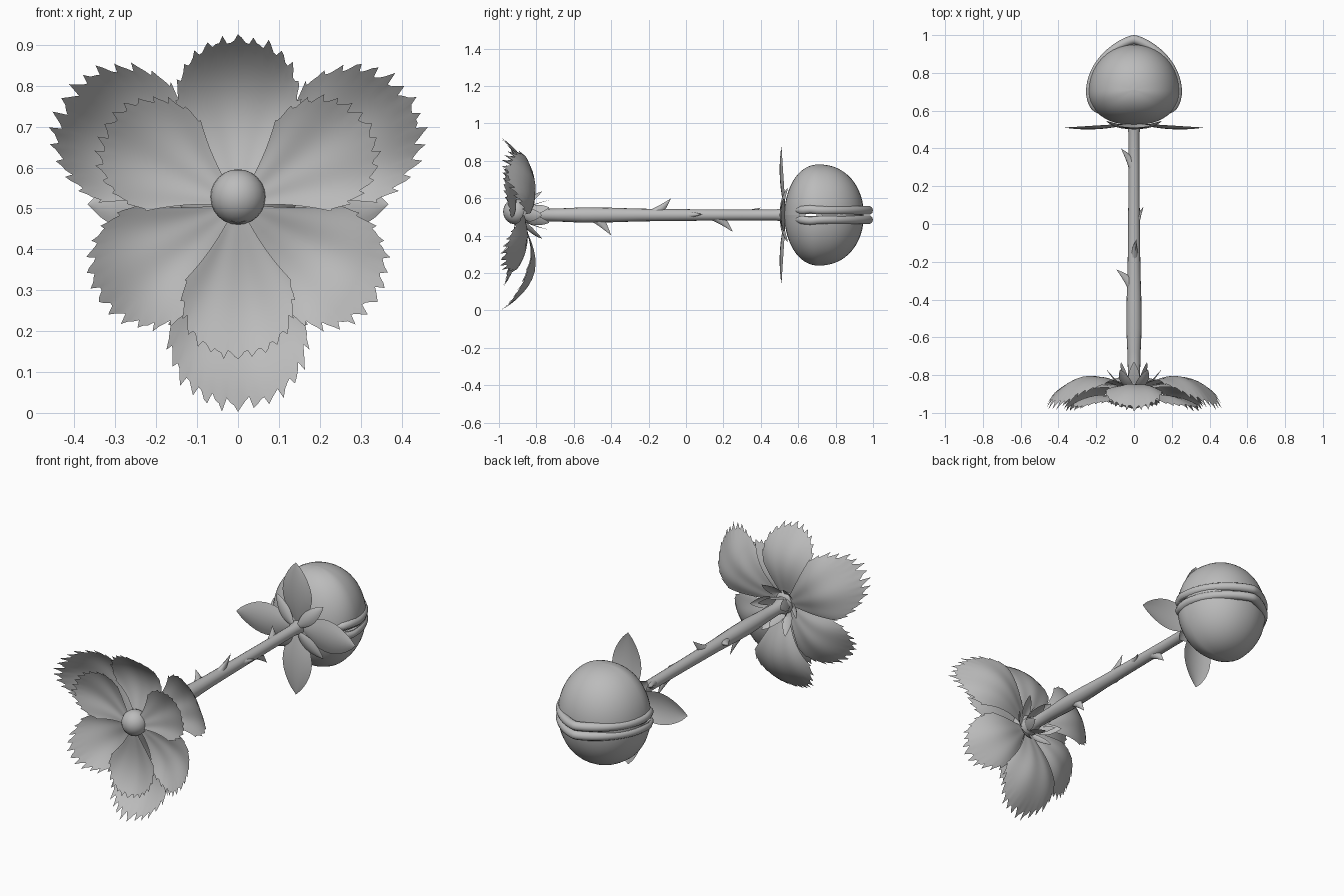
import bpy, math, random
from mathutils import Vector

if "Cube" in bpy.data.objects:
    bpy.data.objects.remove(bpy.data.objects["Cube"])

random.seed(4)
CZ = 0.51                      # height of the stem axis
grey = bpy.data.materials.new("soft grey")
grey.diffuse_color = (0.5, 0.5, 0.5, 1)
grey.use_nodes = True
grey.node_tree.nodes["Principled BSDF"].inputs["Base Color"].default_value = grey.diffuse_color


def finish(ob, angle=50):
    ob.data.materials.clear()
    ob.data.materials.append(grey)
    bpy.ops.object.select_all(action='DESELECT')
    ob.select_set(True)
    bpy.context.view_layer.objects.active = ob
    bpy.ops.object.shade_smooth_by_angle(angle=math.radians(angle))
    return ob


def surface(name, nu, nv, f, wrap=False, cap=False, angle=50):
    """Grid surface from f(u, v); wrap closes it around v."""
    cols = nv if wrap else nv + 1
    verts = [f(i / nu, j / nv) for i in range(nu + 1) for j in range(cols)]
    faces = [(i * cols + j, i * cols + (j + 1) % cols,
              (i + 1) * cols + (j + 1) % cols, (i + 1) * cols + j)
             for i in range(nu) for j in range(nv)]
    if cap:
        faces += [tuple(reversed(range(cols))),
                  tuple(nu * cols + j for j in range(cols))]
    me = bpy.data.meshes.new(name)
    me.from_pydata(verts, [], faces)
    me.validate()
    ob = bpy.data.objects.new(name, me)
    bpy.context.collection.objects.link(ob)
    return finish(ob, angle)


def around(a, r, w, y):
    """Point at radius r, sideways offset w, in direction a around the stem axis."""
    c, s = math.cos(a), math.sin(a)
    return (c * r - s * w, y, CZ + s * r + c * w)


def arc(s, a, b, c):
    """Quadratic through a, b, c at s = 0, 0.5, 1."""
    return a * (1 - s) * (1 - 2 * s) + 4 * b * s * (1 - s) + c * s * (2 * s - 1)


# Big serrated leaves
def serrated_leaf(name, deg, reach, ys, spread, drop):
    a0, r0, n = math.radians(deg), 0.03, 56
    length = reach - r0
    teeth = [(1.02, 0.99, 0.97, 0.96)[abs(j - n // 2) % 4] + random.uniform(-.012, .012)
             for j in range(n + 1)]

    def f(u, v):
        t = 2 * v - 1
        rho = length * (1 - drop * abs(t) ** 2.4)
        if u > 0.99:
            rho *= teeth[round(v * n)]
        a = math.radians(spread) * t * (0.8 + 0.2 * u)
        d = rho * u
        along, side = d * math.cos(a), d * math.sin(a) + 0.02 * t * (1 - u)
        s = min(along / length, 1.03)
        y = arc(max(s, 0) ** 1.3, *ys) - 1.5 * side * side
        y += 0.003 * math.sin(8 * t) * u
        return around(a0, r0 + along, side, max(y, -1.0))
    surface(name, 12, n, f, angle=70)


for k, deg in enumerate((149, 31, 270)):
    serrated_leaf(f"back_leaf_{k}", deg, 0.495, (-0.87, -0.81, -0.965), 33, 0.33)
for k, deg in enumerate((90, 215, 325)):
    serrated_leaf(f"middle_leaf_{k}", deg, 0.408, (-0.88, -0.855, -0.98), 40, 0.42)
for k, deg in enumerate((149, 31, 270)):
    serrated_leaf(f"front_leaf_{k}", deg, 0.373, (-0.92, -0.91, -0.97), 40, 0.42)


# Plain pointed leaves
def plain_leaf(name, deg, r0, r1, half, ys, fold=0.1, root_w=0.25):
    a0 = math.radians(deg)

    def f(u, v):
        t = 2 * v - 1
        w = half * (math.sin(math.pi * u ** 0.95) ** 0.8 if 0 < u < 1 else 0)
        w = max(w, half * root_w * (1 - u))
        return around(a0, r0 + (r1 - r0) * u, w * t, arc(u, *ys) + fold * w * t * t)
    surface(name, 12, 6, f)


for k in range(4):
    plain_leaf(f"collar_leaf_{k}", 90 * k, 0.02, 0.368, 0.09, (0.53, 0.502, 0.51), 0.22)
    plain_leaf(f"collar_sepal_{k}", 45 + 90 * k, 0.015, 0.205, 0.036, (0.505, 0.51, 0.545), 0.3)
for k in range(6):
    plain_leaf(f"base_sepal_{k}", 60 * k, 0.03, 0.145, 0.034, (-0.88, -0.845, -0.77), 0.4, 0.7)
    plain_leaf(f"base_spike_{k}", 30 + 60 * k, 0.03, 0.08, 0.03, (-0.87, -0.82, -0.73), 0.4, 0.7)

# Stem
stem = [(-0.94, .045), (-0.86, .05), (-0.80, .032), (-0.68, .035), (-0.55, .041), (-0.40, .039),
        (-0.25, .034), (0, .031), (0.3, .029), (0.48, .029), (0.54, .04)]


def stem_point(u, v):
    y, r = stem[round(u * (len(stem) - 1))]
    a = 2 * math.pi * v
    return (r * math.cos(a), y, CZ + r * math.sin(a))


surface("stem", len(stem) - 1, 16, stem_point, wrap=True, cap=True)

# Rounded stem end
bpy.ops.mesh.primitive_uv_sphere_add(segments=20, ring_count=12, radius=0.068,
                                     location=(0, -0.91, CZ + 0.018))
bpy.context.object.name = "stem_end"
finish(bpy.context.object)

# Thorns: position along stem, direction, tip radius
for k, (y, deg, tip) in enumerate([(-0.49, -85, .11), (-0.33, 160, .10), (-0.17, 82, .09),
                                   (0.0, 5, .05), (0.16, -88, .09), (0.31, 150, .08)]):
    def thorn(u, v, y=y, deg=deg, tip=tip):
        a, w = 2 * math.pi * v, 1 - u
        bend = u ** 1.3
        return around(math.radians(deg), 0.02 + (tip - 0.02) * bend,
                      0.02 * w * math.cos(a), y + 0.09 * u + 0.05 * w * math.sin(a))
    surface(f"thorn_{k}", 6, 8, thorn, wrap=True)


# Head: plan outline with a pointed snout, used by both jaws and lips
def plan(a, half, front, back, front_pow, back_pow):
    c, s = math.cos(a), math.sin(a)
    x = half * math.copysign(abs(c) ** (front_pow if s > 0 else back_pow), c)
    return x, 0.70 + (front if s > 0 else back) * s


for sign, label in ((1, "upper"), (-1, "lower")):
    # Domed jaw, parted slightly at the cheeks
    def dome(u, v, sign=sign):
        e = math.pi / 2 * u
        x, y = plan(2 * math.pi * v, 0.242, 0.25, 0.175, 0.95, 0.85)
        k = max(math.cos(e), 0.001) ** 0.92
        part = 0.006 * max(0, 1 - ((y - 0.665) / 0.06) ** 2) * (1 - u)
        return (x * k, 0.70 + (y - 0.70) * k + 0.01 * u,
                CZ + sign * (part + 0.27 * math.sin(e)))
    jaw = surface(label + "_jaw", 16, 40, dome, wrap=True)
    if sign < 0:
        jaw.data.flip_normals()

    # Lip roll sweeping round the snout
    curve = bpy.data.curves.new(label + "_lip", 'CURVE')
    curve.dimensions, curve.bevel_depth, curve.bevel_resolution = '3D', 0.024, 3
    curve.use_fill_caps = True
    n = 48
    line = curve.splines.new('POLY')
    line.points.add(n)
    for i, p in enumerate(line.points):
        t = 2 * i / n - 1
        x, y = plan(math.pi / 2 + t * math.radians(136), 0.23, 0.276, 0.165, 1.45, 0.85)
        lift = 0.025 + 0.005 * math.exp(-((abs(t) - 0.75) / 0.08) ** 2)
        p.co = (x, y, CZ + sign * lift, 1)
        p.radius = max(0.25, min(1, 6 * (1 - abs(t)) + 0.25))
    tmp = bpy.data.objects.new(label + "_lip_path", curve)
    bpy.context.collection.objects.link(tmp)
    bpy.context.view_layer.update()
    me = bpy.data.meshes.new_from_object(tmp.evaluated_get(bpy.context.evaluated_depsgraph_get()))
    bpy.data.objects.remove(tmp)
    lip = bpy.data.objects.new(label + "_lip", me)
    bpy.context.collection.objects.link(lip)
    finish(lip)
